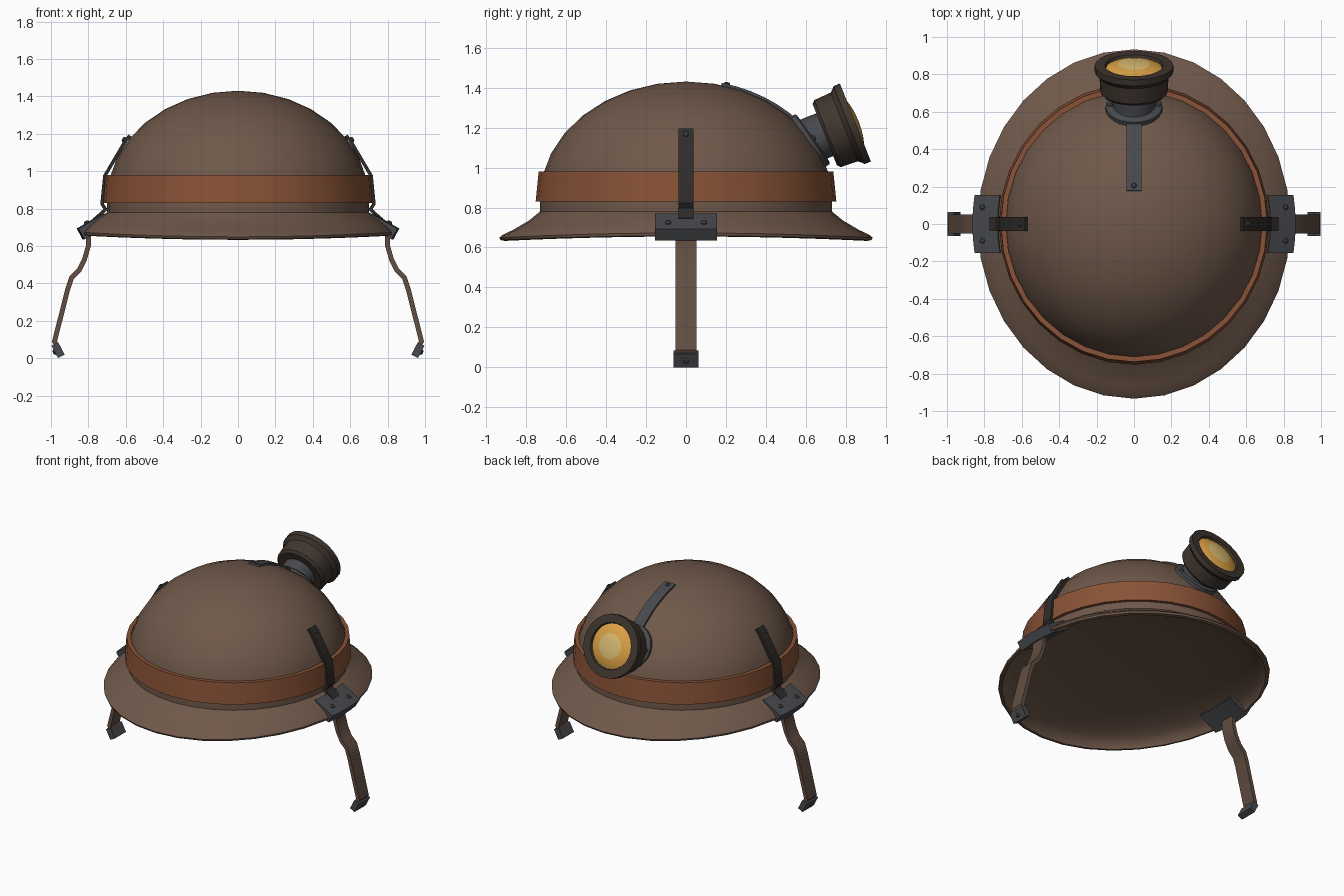
import bpy, bmesh
from math import sin, cos, pi, radians
from mathutils import Vector, Matrix

if "Cube" in bpy.data.objects:
    bpy.data.objects.remove(bpy.data.objects["Cube"])


def mat(name, r, g, b):
    m = bpy.data.materials.new(name)
    m.diffuse_color = (r, g, b, 1)
    m.use_nodes = True
    m.node_tree.nodes["Principled BSDF"].inputs["Base Color"].default_value = m.diffuse_color
    return m


BROWN = mat("brown_shell", 0.16, 0.098, 0.068)
RUST = mat("rust_band", 0.25, 0.085, 0.038)
STEEL = mat("steel", 0.065, 0.067, 0.075)
BLACK = mat("dark_strap", 0.028, 0.025, 0.023)
LEATHER = mat("leather", 0.12, 0.076, 0.054)
LAMP = mat("lamp_body", 0.05, 0.036, 0.028)
AMBER = mat("lens_amber", 0.72, 0.36, 0.06)
GLOW = mat("lens_glow", 0.70, 0.50, 0.17)


def finish(name, bm, material, mirror=False):
    bmesh.ops.recalc_face_normals(bm, faces=bm.faces[:])
    me = bpy.data.meshes.new(name)
    bm.to_mesh(me)
    bm.free()
    me.materials.append(material)
    ob = bpy.data.objects.new(name, me)
    bpy.context.collection.objects.link(ob)
    if mirror:
        ob.modifiers.new("Mirror", "MIRROR").use_mirror_merge = False
    bpy.ops.object.select_all(action="DESELECT")
    ob.select_set(True)
    bpy.context.view_layer.objects.active = ob
    bpy.ops.object.shade_smooth_by_angle(angle=radians(35))
    return ob


def lathe(name, rows, material, n=32, place=Matrix(), loop=False, mirror=False):
    """Rows are (rx, ry, z, side lift); a zero radius makes a pole."""
    bm = bmesh.new()
    rings = []
    for rx, ry, z, lift in rows:
        count = n if rx > 0 else 1
        rings.append([bm.verts.new(place @ Vector((
            rx * cos(2 * pi * i / n), ry * sin(2 * pi * i / n),
            z + lift * cos(2 * pi * i / n) ** 2))) for i in range(count)])
    pairs = list(zip(rings, rings[1:])) + ([(rings[-1], rings[0])] if loop else [])
    for a, b in pairs:
        for i in range(n):
            j = (i + 1) % n
            quad = [a[i % len(a)], a[j % len(a)], b[j % len(b)], b[i % len(b)]]
            bm.faces.new(list(dict.fromkeys(quad)))
    return finish(name, bm, material, mirror)


def turned(name, profile, material, n, pos, axis, mirror=False):
    """Round part with (radius, height) profile along an axis."""
    place = Matrix.Translation(pos) @ Vector(axis).to_track_quat("Z", "Y").to_matrix().to_4x4()
    return lathe(name, [(r, r, z, 0) for r, z in profile], material, n, place, False, mirror)


def ribbon(name, path, half, thick, material, bend=0, samples=2, along_y=False, mirror=False):
    """Flat strip following a 2D path, with its width across the path's plane."""
    bm = bmesh.new()
    pts = [Vector(p) for p in path]
    rings = []
    for i, p in enumerate(pts):
        d0 = (p - pts[i - 1]).normalized() if i else (pts[1] - p).normalized()
        d1 = (pts[i + 1] - p).normalized() if i < len(pts) - 1 else d0
        t = (d0 + d1).normalized()
        off = Vector((-t.y, t.x)) * (thick / 2 / max(0.5, t.dot(d0)))
        s = [-1 + 2 * k / (samples - 1) for k in range(samples)]
        ring = []
        for side, order in ((1, s), (-1, s[::-1])):
            for k in order:
                q = p + off * side
                u, w = q.x - bend * k * k, half * k
                ring.append(bm.verts.new((w, u, q.y) if along_y else (u, w, q.y)))
        rings.append(ring)
    for a, b in zip(rings, rings[1:]):
        for i in range(len(a)):
            j = (i + 1) % len(a)
            bm.faces.new((a[i], a[j], b[j], b[i]))
    bm.faces.new(rings[0])
    bm.faces.new(rings[-1])
    return finish(name, bm, material, mirror)


def rivet(name, pos, axis, mirror=True):
    turned(name, [(0.015, -0.01), (0.015, 0.004), (0.009, 0.01), (0, 0.011)],
           STEEL, 8, pos, axis, mirror)


# Helmet shell: dome, flared brim with a rolled edge, shallow underside
angles = [radians(11.25 * i) for i in range(9)]
outer = [(0.70 * sin(a), 0.73 * sin(a), 0.85 + 0.58 * cos(a), 0) for a in angles]
brim = [(0.70, 0.73, 0.78, 0), (0.735, 0.785, 0.735, 0.025), (0.785, 0.865, 0.688, 0.035),
        (0.822, 0.92, 0.662, 0.027), (0.836, 0.934, 0.649, 0.024), (0.833, 0.928, 0.637, 0.022),
        (0.815, 0.905, 0.633, 0.022)]
under = [(0.815 * sin(a), 0.905 * sin(a), 0.633 + 0.16 * cos(a), 0.022 * sin(a))
         for a in reversed(angles[:-1])]
lathe("helmet_shell", outer + brim + under, BROWN)

# Band round the dome
lathe("hat_band", [(0.722, 0.752, 0.83, 0), (0.712, 0.737, 0.98, 0),
                   (0.685, 0.710, 0.98, 0), (0.692, 0.722, 0.83, 0)], RUST, loop=True)

# Side straps, brim clips, chin straps and their end clips
ribbon("side_strap", [(0.577, 1.19), (0.600, 1.165), (0.712, 0.975), (0.727, 0.825),
                      (0.708, 0.795), (0.77, 0.74)], 0.038, 0.018, BLACK, mirror=True)
ribbon("brim_clip", [(0.713, 0.743), (0.848, 0.664)], 0.155, 0.065, STEEL,
       bend=0.012, samples=5, mirror=True)
ribbon("chin_strap", [(0.798, 0.68), (0.80, 0.60), (0.82, 0.53), (0.85, 0.47), (0.890, 0.43),
                      (0.910, 0.37), (0.981, 0.09), (0.95, 0.03)], 0.052, 0.026, LEATHER, mirror=True)
ribbon("chin_strap_clip", [(0.979, 0.076), (0.945, 0.010)], 0.063, 0.04, STEEL, mirror=True)

rivet("side_strap_rivet", (0.609, 0, 1.168), (0.86, 0, 0.5))
for y in (-0.09, 0.09):
    rivet("brim_clip_rivet", (0.81, y, 0.724), (0.5, 0, 0.86))
rivet("chin_clip_rivet", (0.979, 0, 0.033), (0.89, 0, -0.46))

# Crown strap running down to the lamp mount
crown = [(0.733 * sin(radians(a)), 0.85 + 0.583 * cos(radians(a))) for a in range(14, 57, 6)]
ribbon("crown_strap", crown, 0.04, 0.016, STEEL, along_y=True)
rivet("crown_strap_rivet", (0, 0.205, 1.417), (0, 0.22, 0.97), False)

# Lamp mount plate and neck
mount_axis = Vector((0, 0.82, 0.573))
mount = Vector((0, 0.62, 1.134))
turned("lamp_mount", [(0, -0.04), (0.152, -0.04), (0.152, 0.012), (0.14, 0.02), (0, 0.02)],
       STEEL, 24, mount, mount_axis)
rivet("mount_rivet", mount + Vector((0.13, 0, 0)) + mount_axis * 0.02, mount_axis)
lamp_axis = Vector((0, 0.929, 0.369))
face = Vector((0, 0.8475, 1.225))
turned("lamp_neck", [(0, -0.27), (0.115, -0.27), (0.115, -0.14), (0, -0.14)],
       STEEL, 24, face, lamp_axis)

# Lamp housing with flared rim and domed lens
turned("lamp_housing", [(0, -0.165), (0.165, -0.165), (0.18, -0.15), (0.185, -0.06),
                        (0.20, -0.042), (0.21, -0.035), (0.21, 0), (0.155, 0),
                        (0.148, -0.02), (0, -0.02)], LAMP, 24, face, lamp_axis)
lens = turned("lamp_lens", [(0.15, -0.015), (0.125, -0.002), (0.085, 0.009),
                            (0.045, 0.015), (0, 0.017)], AMBER, 24, face, lamp_axis)
lens.data.materials.append(GLOW)
for p in lens.data.polygons:
    if (p.center - face).length < 0.08:
        p.material_index = 1
